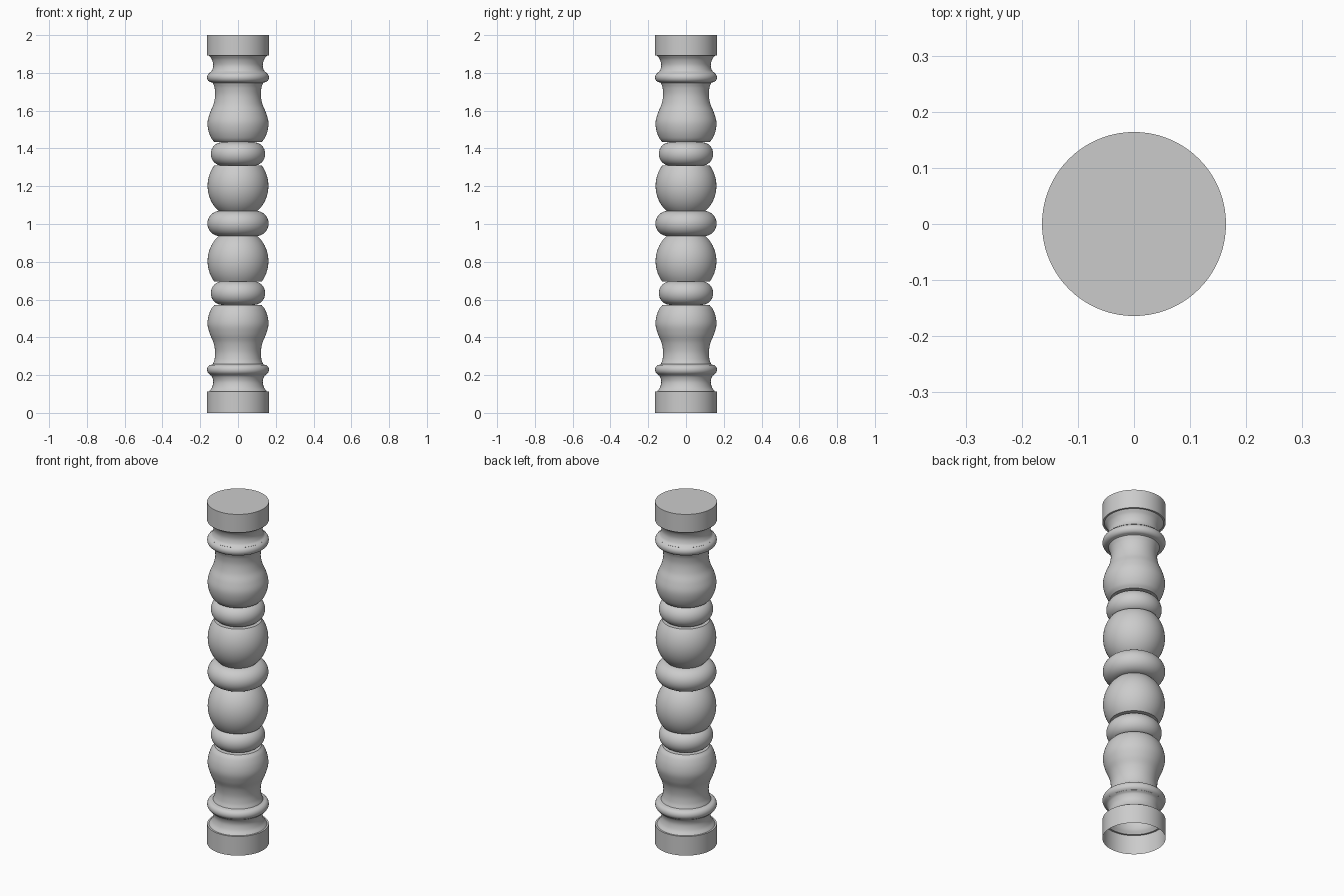
import bpy, bmesh, math
from mathutils import Vector

if "Cube" in bpy.data.objects:
    bpy.data.objects.remove(bpy.data.objects["Cube"])

SIDES = 72
MID = 1.0025  # mirror height of the turned profile


def spline(pts, n=6):
    """Catmull-Rom curve through (radius, height) points."""
    p = [Vector(q) for q in pts]
    p = [2 * p[0] - p[1]] + p + [2 * p[-1] - p[-2]]
    out = []
    for i in range(1, len(p) - 2):
        a, b, c, d = p[i - 1:i + 3]
        for k in range(n):
            t = k / n
            out.append(0.5 * (2 * b + (c - a) * t + (2 * a - 5 * b + 4 * c - d) * t * t
                              + (3 * b - a - 3 * c + d) * t ** 3))
    return out + [p[-2]]


def bulge(core, out_r, zc, half, a0=-90, a1=90, n=16):
    """Elliptical bead on a core radius."""
    res = []
    for k in range(n + 1):
        a = math.radians(a0 + (a1 - a0) * k / n)
        res.append(Vector((core + (out_r - core) * math.cos(a), zc + half * math.sin(a))))
    return res


# lower half of the profile: foot, cove, thin ring, vase, bead, ball
half = [Vector((0.164, 0.0)), Vector((0.164, 0.112))]
half += spline([(0.154, 0.112), (0.138, 0.135), (0.131, 0.165), (0.138, 0.192), (0.152, 0.205)])
half += bulge(0.140, 0.164, 0.229, 0.026, -62, 90, 10)
half += spline([(0.133, 0.258), (0.124, 0.285), (0.121, 0.325), (0.130, 0.372), (0.149, 0.418),
                (0.161, 0.465), (0.157, 0.51), (0.142, 0.55), (0.124, 0.572)])
half += bulge(0.085, 0.144, 0.634, 0.062)
half += bulge(0.0, 0.161, 0.803, 0.173, -38.5, 50.5)

# central bead, then the mirrored half with the top cap
centre = bulge(0.095, 0.162, MID, 0.067)
upper = [Vector((p.x, 2 * MID - p.y)) for p in reversed(half)]
upper[-1].y = 2.0
profile = half + centre + upper

bm = bmesh.new()
rings = []
for p in profile:
    rings.append([bm.verts.new((p.x * math.cos(2 * math.pi * i / SIDES),
                                p.x * math.sin(2 * math.pi * i / SIDES), p.y))
                  for i in range(SIDES)])
for lo, hi in zip(rings, rings[1:]):
    for i in range(SIDES):
        j = (i + 1) % SIDES
        bm.faces.new((lo[i], lo[j], hi[j], hi[i]))
bm.faces.new(rings[-1])  # closed top, open underside
bmesh.ops.remove_doubles(bm, verts=bm.verts, dist=0.0005)

mesh = bpy.data.meshes.new("turned_baluster")
bm.to_mesh(mesh)
bm.free()
obj = bpy.data.objects.new("turned_baluster", mesh)
bpy.context.collection.objects.link(obj)
bpy.context.view_layer.objects.active = obj
obj.select_set(True)
bpy.ops.object.shade_smooth_by_angle(angle=math.radians(35))
